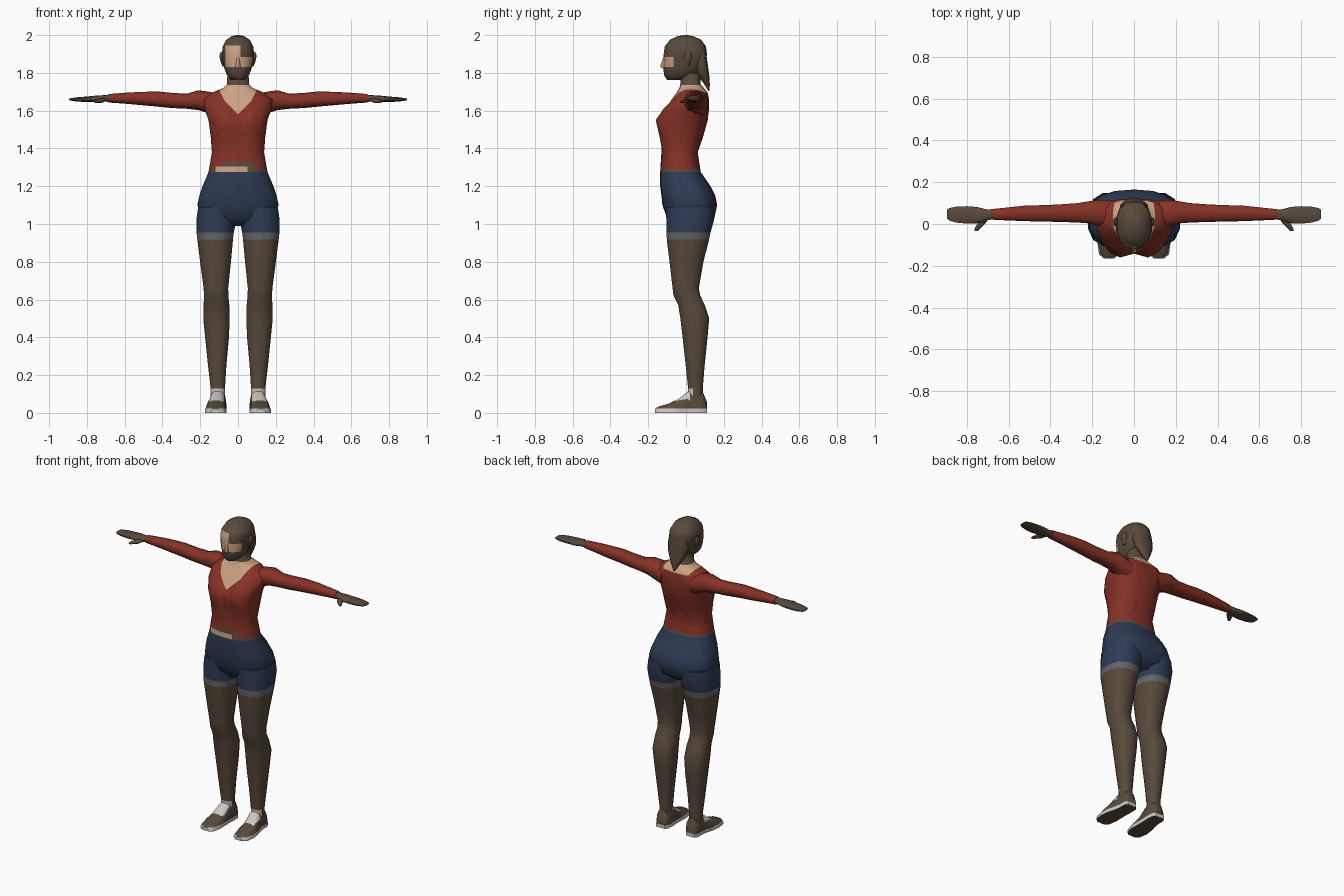
import bpy, bmesh, math
from mathutils import Vector

PALETTE = [("skin_brown", (0.098, 0.069, 0.045)), ("shirt_red", (0.24, 0.032, 0.02)),
           ("shorts_blue", (0.028, 0.045, 0.092)), ("cuff_grey", (0.13, 0.125, 0.15)),
           ("bare_tan", (0.60, 0.36, 0.23)), ("shoe_white", (0.60, 0.57, 0.54))]
MATS = []
for mat_name, rgb in PALETTE:
    m = bpy.data.materials.new(mat_name)
    m.diffuse_color = (*rgb, 1)
    MATS.append(m)
BROWN, RED, BLUE, GREY, TAN, WHITE = range(6)


def spow(v, p):
    return math.copysign(abs(v) ** p, v)


def finish(name, bm, paint, cuts=(), mirror=False, angle=55):
    """Cut colour borders, paint faces by rule, shade and optionally mirror."""
    bmesh.ops.recalc_face_normals(bm, faces=bm.faces)
    for co, no in cuts:
        bmesh.ops.bisect_plane(bm, geom=bm.verts[:] + bm.edges[:] + bm.faces[:],
                               dist=1e-5, plane_co=co, plane_no=no)
    bm.normal_update()
    for f in bm.faces:
        f.material_index = paint(f.calc_center_median(), f.normal) if callable(paint) else paint
    me = bpy.data.meshes.new(name)
    bm.to_mesh(me)
    bm.free()
    for m in MATS:
        me.materials.append(m)
    ob = bpy.data.objects.new(name, me)
    bpy.context.collection.objects.link(ob)
    bpy.ops.object.select_all(action='DESELECT')
    ob.select_set(True)
    bpy.context.view_layer.objects.active = ob
    bpy.ops.object.shade_smooth_by_angle(angle=math.radians(angle))
    if mirror:
        ob.modifiers.new("mirror", 'MIRROR').use_mirror_merge = False
    return ob


def loft(axis, rings, n=12, p=0.85, shape=None):
    """Rings are (position, a min, a max, b min, b max) across the axis."""
    bm = bmesh.new()
    loops = []
    for t, a0, a1, b0, b1 in rings:
        loop = []
        for i in range(n):
            w = 2 * math.pi * (i + 0.5) / n
            a = (a0 + a1) / 2 + (a1 - a0) / 2 * spow(math.cos(w), p)
            b = (b0 + b1) / 2 + (b1 - b0) / 2 * spow(math.sin(w), p)
            co = Vector({'z': (a, b, t), 'x': (t, a, b), 'y': (a, t, b)}[axis])
            loop.append(bm.verts.new(shape(co) if shape else co))
        loops.append(loop)
    for l0, l1 in zip(loops, loops[1:]):
        for i in range(n):
            j = (i + 1) % n
            bm.faces.new((l0[i], l0[j], l1[j], l1[i]))
    bm.faces.new(loops[0])
    bm.faces.new(loops[-1])
    return bm


def level(axis, *values):
    no = Vector([axis == k for k in 'xyz'])
    return [(no * v, no) for v in values]


# Torso: shirt, neckline, bare midriff and the top of the shorts
def torso_shape(co):
    if co.y < -0.05 and 1.45 < co.z < 1.62:
        co.y += 0.025 * max(0, 1 - abs(co.x) / 0.06)
    return co


def torso_paint(c, n):
    x, z = abs(c.x), c.z
    if z > 1.735:
        return BROWN
    if z > 1.65 + 2 * (x - 0.07) and (z > 1.69 or c.y < 0.02 and z > 1.6 + (x - 0.02)):
        return TAN
    if z < 1.275:
        return BLUE
    front = c.y < -0.05
    if front and z < 1.305 and -0.12 < c.x < 0.05:
        return TAN
    if z < 1.29 or (front and z < 1.33 and x < 0.085):
        return BROWN
    return RED


body = [(0.99, .09, -.06, .10), (1.03, .18, -.10, .15), (1.10, .218, -.125, .165),
        (1.15, .207, -.13, .155), (1.20, .19, -.137, .13), (1.275, .158, -.137, .078),
        (1.38, .14, -.13, .062), (1.46, .146, -.145, .09), (1.55, .158, -.167, .115),
        (1.61, .18, -.125, .122), (1.66, .185, -.075, .122), (1.695, .14, -.05, .115),
        (1.72, .08, -.035, .095), (1.74, .06, -.03, .077), (1.80, .056, -.03, .075)]
v_cuts = []
for s in (1, -1):
    v_cuts += [((s * .02, 0, 1.6), (s, 0, -1)), ((s * .07, 0, 1.65), (2 * s, 0, -1))]
finish("torso", loft('z', [(z, -w, w, f, b) for z, w, f, b in body], 18, .8, torso_shape),
       torso_paint, level('z', 1.275, 1.29, 1.305, 1.33, 1.69, 1.735)
       + level('x', -.12, -.085, .05, .085) + v_cuts)

# Legs: shorts, grey cuffs, bare skin
leg = [(1.09, .01, .214, -.11, .15), (1.02, .006, .224, -.108, .152),
       (.95, .02, .222, -.106, .132), (.915, .024, .218, -.105, .125),
       (.80, .035, .203, -.09, .095), (.66, .05, .184, -.073, .07),
       (.62, .049, .182, -.068, .078), (.57, .044, .184, -.043, .102),
       (.50, .042, .186, -.032, .125), (.40, .046, .176, -.02, .116),
       (.25, .06, .16, -.003, .1), (.13, .068, .146, .01, .09), (.06, .07, .146, .01, .09)]


def leg_paint(c, n):
    if c.z > .955:
        return BLUE
    if c.z > .917:
        return GREY
    return WHITE if c.z < .13 and c.y < .035 else BROWN


finish("leg", loft('z', leg, 12), leg_paint, level('z', .955, .917, .13), True)


# Shoes: flat sole, pale rim and pale instep
def flat_bottom(co):
    co.z = max(co.z, 0)
    return co


def shoe_paint(c, n):
    if n.z < -.7:
        return BROWN
    if c.z < .022 or (c.z > .06 and -.055 < c.y < .02 and .075 < c.x < .15):
        return WHITE
    return BROWN


shoe = [(-.165, .095, .145, .022), (-.145, .07, .168, .034), (-.09, .06, .176, .05),
        (-.04, .062, .17, .075), (.01, .062, .156, .115), (.05, .06, .15, .128),
        (.09, .062, .15, .11), (.11, .075, .138, .06)]
finish("shoe", loft('y', [(y, a, b, -h, h) for y, a, b, h in shoe], 16, .75, flat_bottom),
       shoe_paint, level('z', .022, .06) + level('y', -.055, .02) + level('x', .075, .15), True, 40)

# Sleeved arms
arm = [(.10, -.03, .115, 1.56, 1.69), (.17, -.012, .118, 1.59, 1.703), (.21, 0, .112, 1.603, 1.708),
       (.27, .005, .102, 1.61, 1.69), (.35, .008, .096, 1.614, 1.694), (.43, .01, .092, 1.622, 1.702),
       (.52, .012, .09, 1.63, 1.699), (.61, .016, .08, 1.638, 1.694), (.685, .02, .072, 1.643, 1.688)]
finish("arm", loft('x', arm, 10), RED, mirror=True)

# Hands and thumbs
hand = [(.67, .023, .069, 1.646, 1.685), (.71, .015, .072, 1.648, 1.682), (.75, .002, .083, 1.645, 1.68),
        (.80, .0, .087, 1.646, 1.675), (.85, .005, .085, 1.648, 1.671), (.885, .015, .077, 1.653, 1.666),
        (.895, .025, .07, 1.656, 1.663)]
finish("hand", loft('x', hand, 10), BROWN, mirror=True)
thumb = [(.025, .695, .745, 1.645, 1.67), (0, .712, .752, 1.64, 1.662),
         (-.018, .732, .763, 1.64, 1.657), (-.033, .748, .764, 1.642, 1.652)]
finish("thumb", loft('y', [(y, a, b, c, d) for y, a, b, c, d in thumb], 8), BROWN, mirror=True)


# Head with a pale patch on the face
def face_paint(c, n):
    if c.y > -.065 or not 1.83 < c.z < 1.945:
        return BROWN
    return TAN if -.065 < c.x < (.075 if c.z < 1.885 else .012) else BROWN


skull = [(1.762, .035, -.1, .0), (1.785, .058, -.115, .05), (1.82, .073, -.12, .085),
         (1.86, .083, -.12, .105), (1.90, .087, -.118, .111), (1.94, .083, -.113, .106),
         (1.975, .064, -.085, .08), (1.994, .034, -.045, .04), (2.0, .01, -.012, .01)]
finish("head", loft('z', [(z, -w, w, f, b) for z, w, f, b in skull], 14), face_paint,
       level('z', 1.83, 1.885, 1.945) + level('x', -.065, .012, .075) + level('y', -.065))

# Nose
nose = [(1.822, -.012, .012, -.125, -.1), (1.835, -.014, .014, -.138, -.1),
        (1.885, -.007, .007, -.12, -.1)]
finish("nose", loft('z', nose, 8), TAN)

# Ears
ear = [(1.835, .07, .083, -.005, .015), (1.86, .07, .093, -.012, .025),
       (1.89, .07, .1, -.012, .032), (1.91, .07, .092, -.002, .025)]
finish("ear", loft('z', ear, 8), BROWN, mirror=True)

# Hair falling to a point behind the neck
tail = [(1.92, .06, .05, .105), (1.86, .07, .04, .113), (1.81, .062, .05, .12),
        (1.77, .042, .075, .125), (1.735, .022, .1, .126), (1.705, .004, .117, .123)]
finish("ponytail", loft('z', [(z, -w, w, f, b) for z, w, f, b in tail], 10), BROWN)
